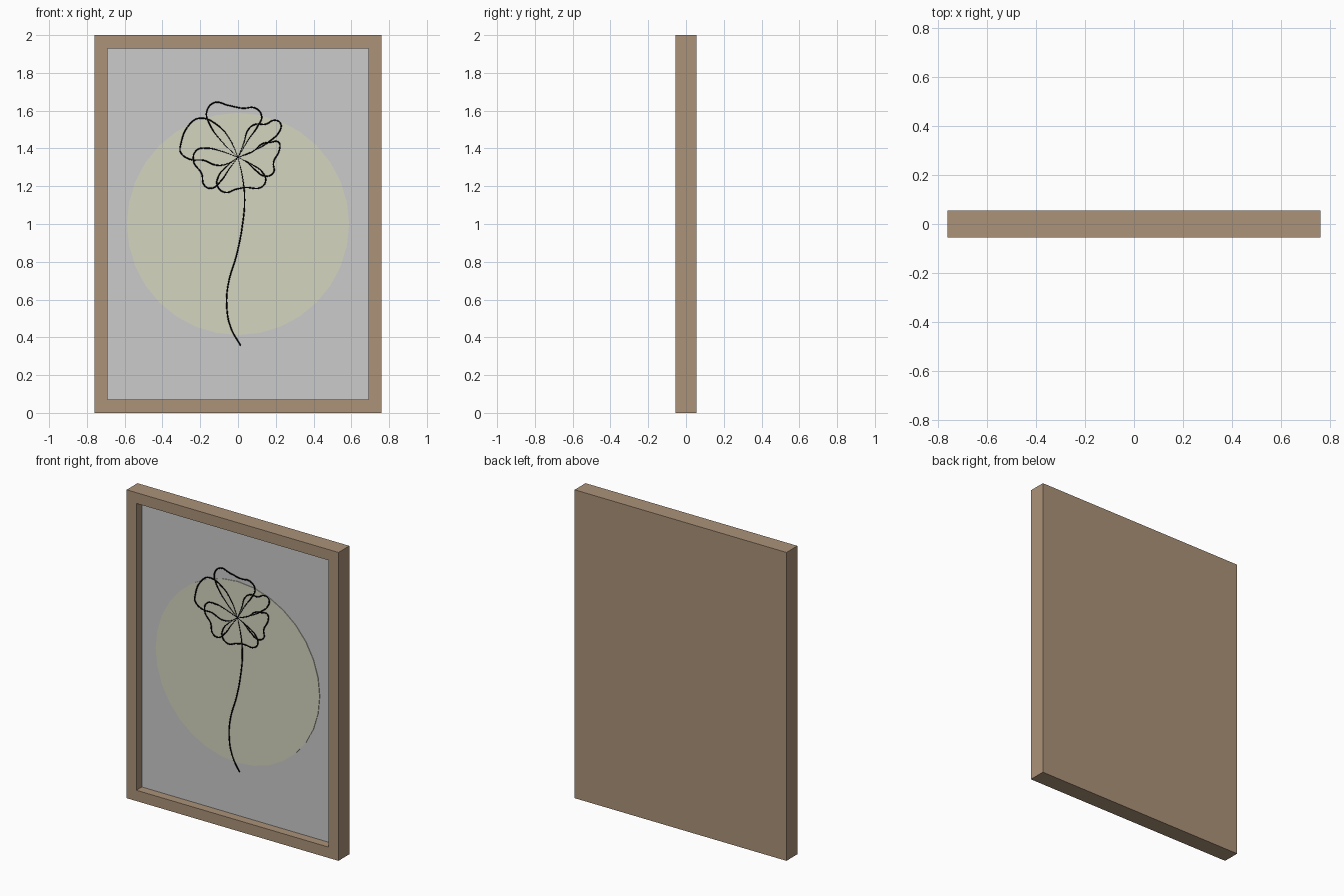
import bpy, bmesh
from math import pi
from mathutils import Matrix

if "Cube" in bpy.data.objects:
    bpy.data.objects.remove(bpy.data.objects["Cube"])

W, H, D, RIM = 1.52, 2.0, 0.112, 0.07   # frame width, height, depth, rim width


def material(name, rgb):
    m = bpy.data.materials.new(name)
    m.diffuse_color = (*rgb, 1)
    m.use_nodes = True
    m.node_tree.nodes["Principled BSDF"].inputs["Base Color"].default_value = m.diffuse_color
    return m


def add_mesh(name, bm, mat=None):
    bmesh.ops.recalc_face_normals(bm, faces=bm.faces)
    me = bpy.data.meshes.new(name)
    bm.to_mesh(me)
    bm.free()
    ob = bpy.data.objects.new(name, me)
    bpy.context.collection.objects.link(ob)
    if mat:
        me.materials.append(mat)
    return ob


def box(size, loc):
    bm = bmesh.new()
    bmesh.ops.create_cube(bm, size=1, matrix=Matrix.Translation(loc) @ Matrix.Diagonal((*size, 1)))
    return bm


def line(name, points, radii, mat, y):
    """Drawn ink stroke; points are hundredths of a unit from the flower centre."""
    cu = bpy.data.curves.new(name, 'CURVE')
    cu.dimensions = '3D'
    cu.bevel_depth = 0.004
    cu.bevel_resolution = 1
    cu.resolution_u = 6
    cu.use_fill_caps = True
    sp = cu.splines.new('BEZIER')
    sp.bezier_points.add(len(points) - 1)
    for p, (x, z), r in zip(sp.bezier_points, points, radii):
        p.co = (x / 100, y, 1.353 + z / 100)
        p.radius = r
    for p in sp.bezier_points:
        p.handle_left_type = p.handle_right_type = 'AUTO'
    cu.materials.append(mat)
    ob = bpy.data.objects.new(name, cu)
    bpy.context.collection.objects.link(ob)


wood = material("wood", (0.41, 0.29, 0.19))
cream = material("cream", (0.66, 0.66, 0.53))
ink = material("ink", (0.0, 0.0, 0.0))

# Frame: closed back, recessed front
bm = box((W, D, H), (0, 0, H / 2))
bm.normal_update()
front = min(bm.faces, key=lambda f: f.calc_center_median().y)
bmesh.ops.inset_region(bm, faces=[front], thickness=RIM, use_even_offset=True)
inner = bmesh.ops.extrude_discrete_faces(bm, faces=[front])["faces"][0]
bmesh.ops.translate(bm, verts=inner.verts, vec=(0, 0.066, 0))
add_mesh("frame", bm, wood)

# Picture panel
add_mesh("picture_panel", box((W - 2 * RIM, 0.01, H - 2 * RIM), (0, 0.005, H / 2)))

# Painted disc behind the flower
bm = bmesh.new()
bmesh.ops.create_cone(bm, cap_ends=True, segments=32, radius1=0.588, radius2=0.588, depth=0.004,
                      matrix=Matrix.Translation((0, -0.002, 1)) @ Matrix.Rotation(pi / 2, 4, 'X'))
add_mesh("background_disc", bm, cream)

# Petal outlines, each a loop from the flower centre and back
petals = {
    "top": [(-8.7, 8.5), (-15, 17.5), (-16.6, 24), (-12.4, 29), (-5.5, 27.6),
            (2.4, 26), (9.3, 26), (12.5, 21.8), (10.4, 16.4), (5.6, 9.5)],
    "upper_right": [(3, 7.4), (5.6, 14.9), (9.3, 17.5), (14.6, 17.5), (19.3, 19.6),
                    (22.5, 18), (22, 13.8), (16.7, 8.5), (8.8, 3.7)],
    "right": [(7.2, 2.7), (13, 7.2), (17.3, 8), (21.5, 8), (22, 4.2),
              (18.8, -2.7), (18.8, -8), (14.6, -10), (8.8, -6.4), (4, -2.1)],
    "bottom": [(7.2, -3.7), (13, -8), (14.6, -12.7), (12, -16), (4, -16),
               (-1.3, -17), (-6.6, -18.6), (-10.8, -15.4), (-10.3, -10), (-6, -4.8)],
    "lower_left": [(-8.7, 3.2), (-16, 4.8), (-22, 3.7), (-23.5, -2.1), (-19.3, -8.5),
                   (-17.7, -15), (-14, -16.4), (-9.2, -12.7), (-4.4, -5.8)],
    "upper_left": [(-4, 9), (-10.8, 17), (-20.3, 20.7), (-25.6, 17.5), (-30.4, 6.4),
                   (-30.4, 2.7), (-25.6, -1), (-18.2, -1.6), (-11.3, -4.2), (-5, -3.2)],
}
for name, pts in petals.items():
    radii = [0.3, 0.6] + [1] * (len(pts) - 2) + [0.6, 0.3]
    line("petal_" + name, [(0, 0)] + pts + [(0, 0)], radii, ink, -0.005)

# Stem
stem = [(0, 0), (2.4, -10.6), (3.5, -22.3), (2.4, -35.5), (-0.7, -51.5),
        (-5, -66.3), (-6, -78), (-3.9, -90), (1.4, -99.7)]
line("stem", stem, [0.3, 0.7] + [1] * 7, ink, -0.005)
